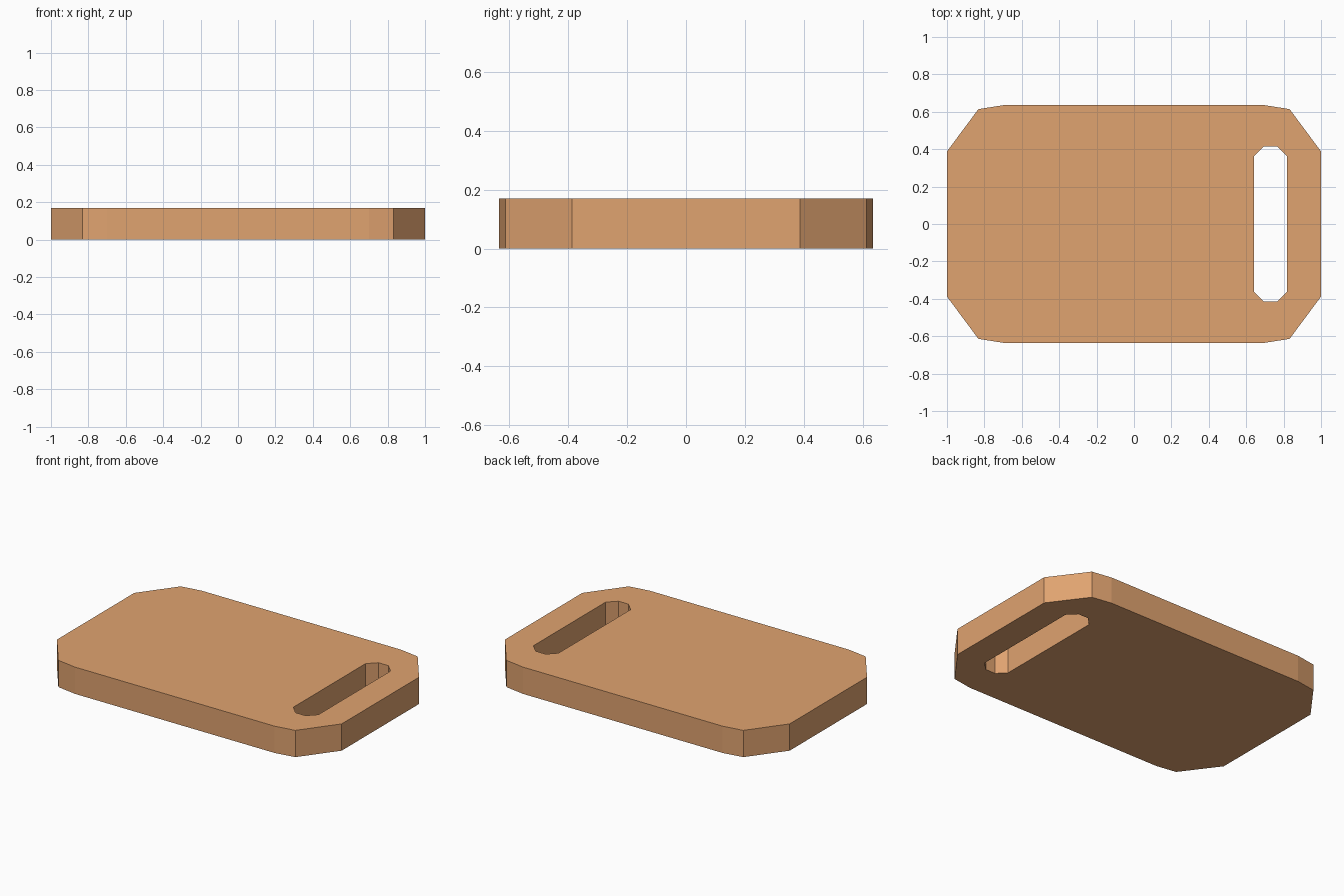
import bpy, bmesh

if "Cube" in bpy.data.objects:
    bpy.data.objects.remove(bpy.data.objects["Cube"])

THICKNESS = 0.17


def mirrored(quarter, cx=0.0):
    """Closed outline from one quarter (listed from +x side to +y side)."""
    half = quarter + [(-x, y) for x, y in reversed(quarter)]
    full = half + [(-x, -y) for x, y in half]
    return [(x + cx, y) for x, y in full]


# Board outline and handle slot
board_outline = mirrored([(1.0, 0.388), (0.832, 0.614), (0.70, 0.635)])
slot_outline = mirrored([(0.088, 0.362), (0.035, 0.415)], cx=0.73)

bm = bmesh.new()
edges = []
for outline in (board_outline, slot_outline):
    verts = [bm.verts.new((x, y, 0)) for x, y in outline]
    edges += [bm.edges.new((verts[i - 1], verts[i])) for i in range(len(verts))]

# Fill between outline and slot, then raise to full thickness
bmesh.ops.triangle_fill(bm, edges=edges, use_beauty=True, use_dissolve=False)
result = bmesh.ops.extrude_face_region(bm, geom=bm.faces[:], use_keep_orig=True)
top = [v for v in result["geom"] if isinstance(v, bmesh.types.BMVert)]
bmesh.ops.translate(bm, verts=top, vec=(0, 0, THICKNESS))
bmesh.ops.recalc_face_normals(bm, faces=bm.faces[:])

mesh = bpy.data.meshes.new("cutting_board")
bm.to_mesh(mesh)
bm.free()
board = bpy.data.objects.new("cutting_board", mesh)
bpy.context.collection.objects.link(board)

# Light wood colour
wood = bpy.data.materials.new("light wood")
wood.diffuse_color = (0.745, 0.366, 0.162, 1)
wood.use_nodes = True
wood.node_tree.nodes["Principled BSDF"].inputs["Base Color"].default_value = wood.diffuse_color
mesh.materials.append(wood)
